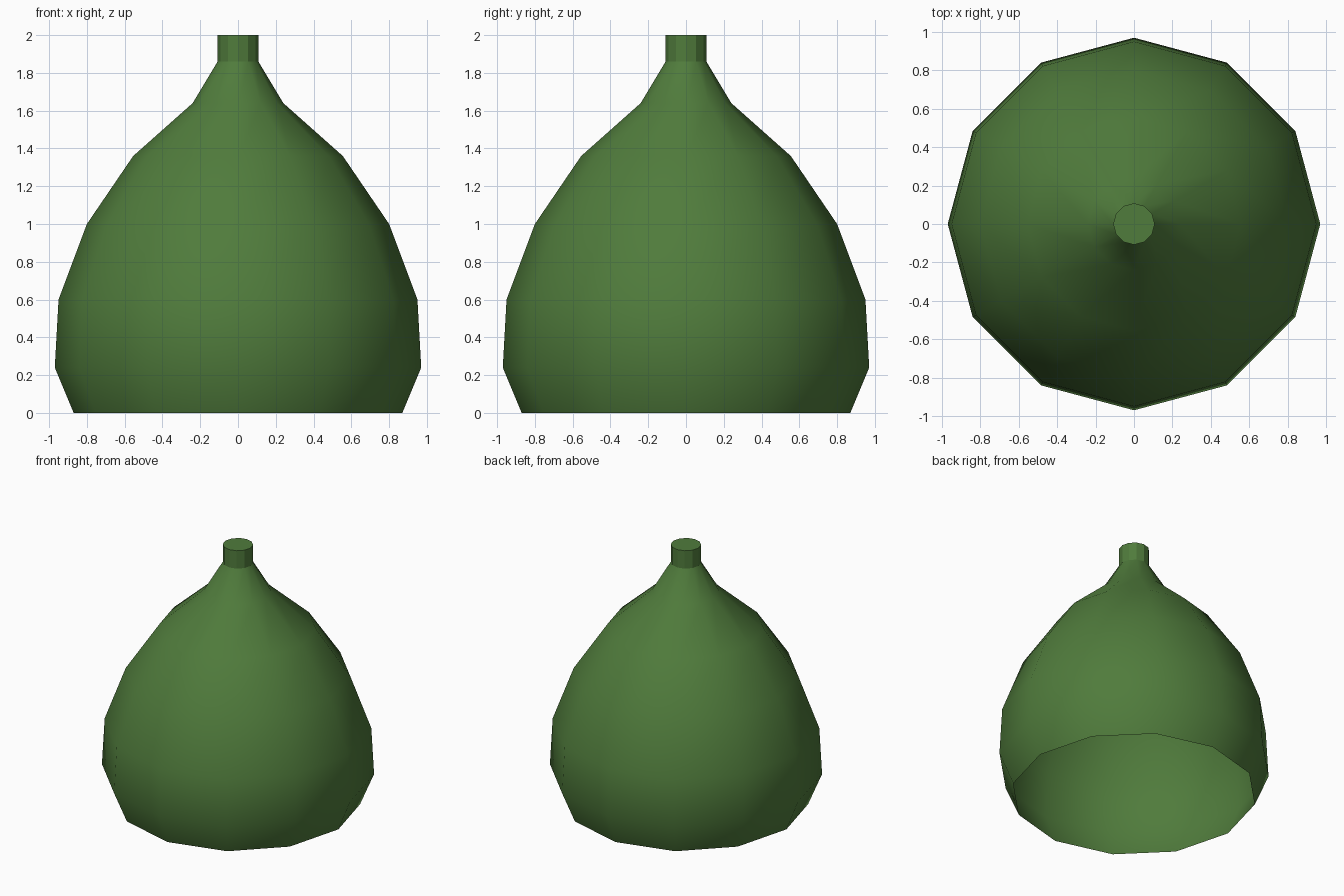
import bpy, bmesh
from math import cos, sin, pi, radians

if "Cube" in bpy.data.objects:
    bpy.data.objects.remove(bpy.data.objects["Cube"])

SIDES = 12
# Radius and height of each ring, from the open rim to the stem top
PROFILE = [(0.87, 0), (0.97, 0.24), (0.95, 0.60), (0.80, 1.0),
           (0.555, 1.36), (0.24, 1.64), (0.108, 1.86), (0.108, 2.0)]

bm = bmesh.new()
rings = [[bm.verts.new((r * cos(2 * pi * i / SIDES), r * sin(2 * pi * i / SIDES), z))
          for i in range(SIDES)] for r, z in PROFILE]

# Hollow outer wall, open underneath
for low, high in zip(rings, rings[1:]):
    for i in range(SIDES):
        j = (i + 1) % SIDES
        bm.faces.new((low[i], low[j], high[j], high[i]))

# Stem cap as a triangle fan
tip = bm.verts.new((0, 0, 2.0))
for i in range(SIDES):
    bm.faces.new((rings[-1][i], rings[-1][(i + 1) % SIDES], tip))

mesh = bpy.data.meshes.new("bulb_shell")
bm.to_mesh(mesh)
bm.free()
shell = bpy.data.objects.new("bulb_shell", mesh)
bpy.context.collection.objects.link(shell)

# Leaf green colour
green = bpy.data.materials.new("leaf_green")
green.diffuse_color = (0.08, 0.2, 0.045, 1)
green.use_nodes = True
green.node_tree.nodes["Principled BSDF"].inputs["Base Color"].default_value = green.diffuse_color
mesh.materials.append(green)

# Soft shading between neighbouring panels
bpy.context.view_layer.objects.active = shell
shell.select_set(True)
bpy.ops.object.shade_smooth_by_angle(angle=radians(29))
